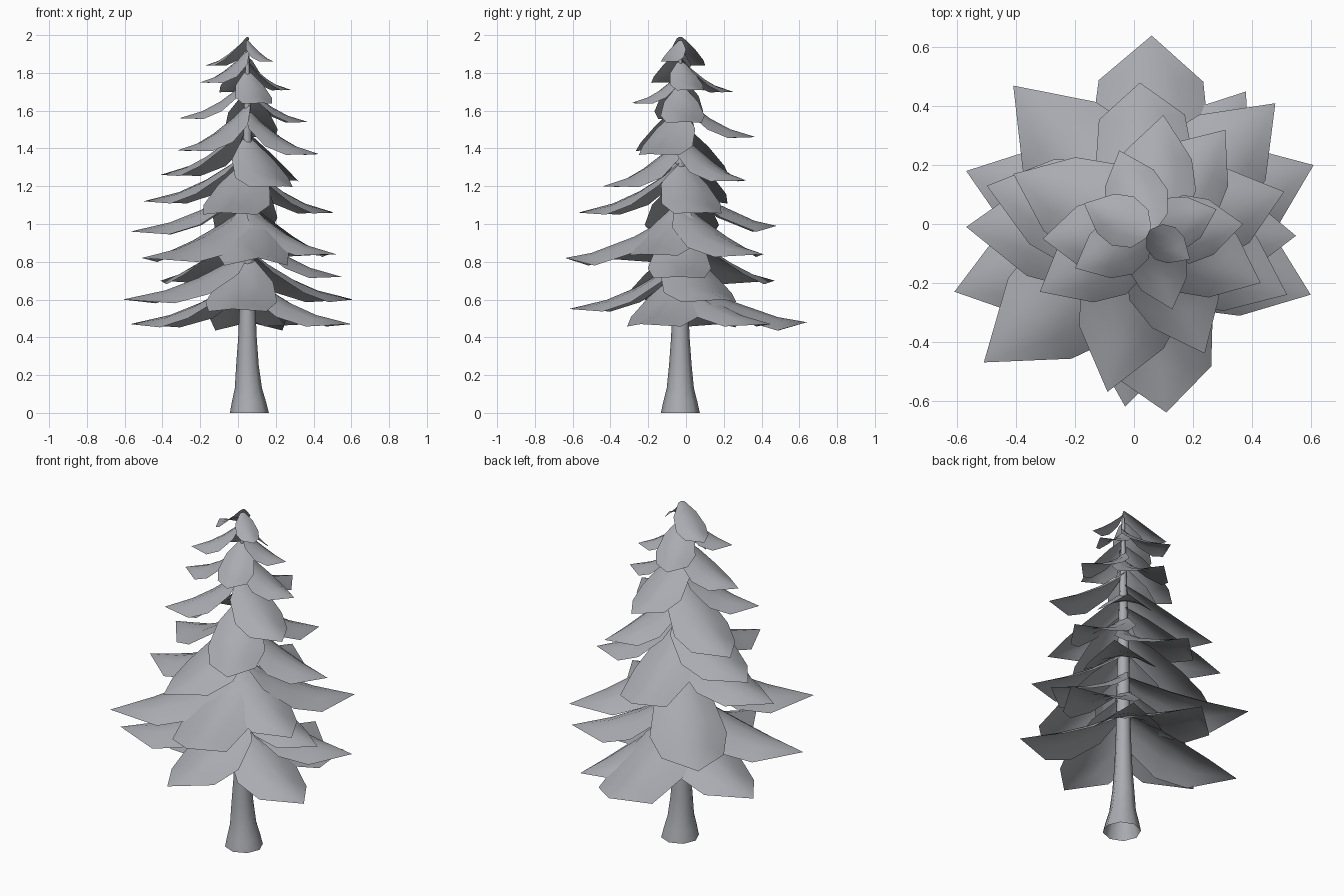
import bpy, bmesh
from math import sin, cos, pi
from mathutils import Vector

cube = bpy.data.objects.get("Cube")
if cube:
    bpy.data.objects.remove(cube)

# One grey for the whole tree
GREY = (0.40, 0.41, 0.44, 1)
grey = bpy.data.materials.new("plain grey")
grey.use_nodes = True
grey.diffuse_color = GREY
grey.node_tree.nodes["Principled BSDF"].inputs["Base Color"].default_value = GREY

AXIS = Vector((0.05, -0.03, 0))


def finish(bm, name, angle):
    mesh = bpy.data.meshes.new(name)
    bm.to_mesh(mesh)
    bm.free()
    mesh.materials.append(grey)
    ob = bpy.data.objects.new(name, mesh)
    bpy.context.collection.objects.link(ob)
    bpy.ops.object.select_all(action='DESELECT')
    ob.select_set(True)
    bpy.context.view_layer.objects.active = ob
    bpy.ops.object.shade_smooth_by_angle(angle=angle)
    return ob


# Trunk: open flared foot tapering to a thin top
def make_trunk(sides=8):
    bm = bmesh.new()
    rings = []
    for z, r, dx in ((0, 0.103, 0.01), (0.06, 0.09, 0.008), (0.13, 0.072, 0.005),
                     (0.25, 0.06, 0), (0.4, 0.049, 0), (0.6, 0.041, 0),
                     (1.2, 0.03, 0), (1.95, 0.008, 0)):
        rings.append([bm.verts.new(AXIS + Vector((dx + r * cos(2 * pi * k / sides),
                      r * sin(2 * pi * k / sides), z))) for k in range(sides)])
    for a, b in zip(rings, rings[1:]):
        for k in range(sides):
            j = (k + 1) % sides
            bm.faces.new((a[k], a[j], b[j], b[k]))
    bm.faces.new(rings[-1])
    finish(bm, "trunk", 0.9)


# Bough: an arched, pointed sheet that drops from the trunk to its tip
def make_bough(tip, blunt, name):
    tip = Vector(tip)
    out = Vector((tip.x, tip.y, 0)) - AXIS
    length = out.length
    side = Vector((-out.y, out.x, 0)) / length
    rise = min(0.27, 0.03 + 0.5 * length)
    # Short upper boughs are broader for their length
    spread = length * (1 + 0.5 * (0.67 - length))
    # Fraction along, half width per length, height share
    shoulder = (0.77, 0.265, 0.1) if blunt else (0.66, 0.25, 0.18)
    outline = ((0, 0.07, 1), (0.14, 0.24, 0.75), (0.4, 0.31, 0.42), shoulder)
    bm = bmesh.new()
    rows = []
    for f, w, h in outline:
        w *= spread
        row = []
        for v in (-1, -0.5, 0, 0.5, 1):
            p = AXIS + out * f + side * (w * v)
            p.z = tip.z + rise * h - 0.4 * w * v * v
            row.append(bm.verts.new(p))
        rows.append(row)
    for a, b in zip(rows, rows[1:]):
        for k in range(4):
            bm.faces.new((a[k], b[k], b[k + 1], a[k + 1]))
    end = bm.verts.new(tip)
    for k in range(4):
        bm.faces.new((rows[-1][k], end, rows[-1][k + 1]))
    finish(bm, name, 1.0)


# Blunt bough tips
BLUNT = ((0.06, 0.64, 0.48), (0.11, -0.64, 0.82), (0.02, 0.48, 0.99))
# Pointed bough tips, from the lowest whorl to the crown
POINTED = (
    (0.60, -0.24, 0.47), (-0.57, 0.18, 0.47), (0.38, 0.45, 0.47),
    (-0.03, -0.62, 0.55), (-0.61, -0.23, 0.60), (0.61, 0.20, 0.60),
    (-0.41, 0.47, 0.70), (0.55, -0.04, 0.72),
    (-0.51, -0.47, 0.82), (0.48, 0.41, 0.84), (0.52, -0.24, 0.84),
    (-0.57, -0.01, 0.96), (-0.09, -0.57, 1.06), (0.51, 0.11, 1.06),
    (-0.50, 0.13, 1.12), (0.24, -0.44, 1.20), (0.31, 0.32, 1.23), (-0.41, 0.17, 1.26),
    (0.43, -0.20, 1.37), (-0.32, -0.23, 1.39), (0.10, 0.37, 1.46),
    (0.37, 0.0, 1.54), (-0.31, -0.05, 1.56), (0.13, -0.29, 1.64),
    (-0.05, 0.25, 1.70), (0.28, 0.05, 1.71), (-0.20, -0.15, 1.75),
    (-0.17, 0.07, 1.84), (0.19, -0.12, 1.86),
)
make_trunk()
for i, tip in enumerate(BLUNT + POINTED):
    make_bough(tip, tip in BLUNT, f"bough_{i + 1}")
